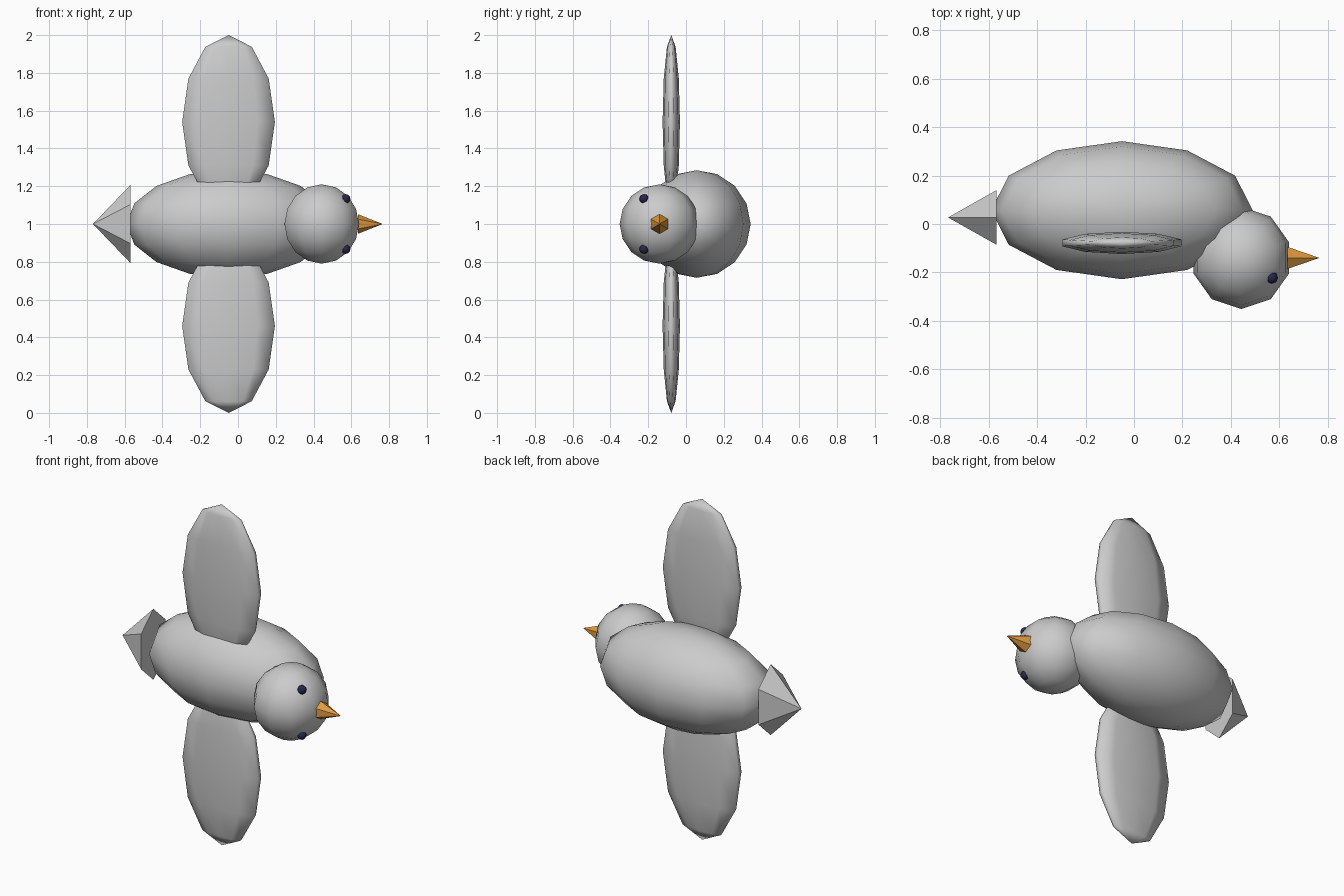
import bpy, bmesh, math
from mathutils import Matrix

if "Cube" in bpy.data.objects:
    bpy.data.objects.remove(bpy.data.objects["Cube"])


def make_material(name, colour):
    m = bpy.data.materials.new(name)
    m.diffuse_color = (*colour, 1)
    m.use_nodes = True
    m.node_tree.nodes["Principled BSDF"].inputs["Base Color"].default_value = m.diffuse_color
    return m


grey = make_material("light grey", (0.6, 0.6, 0.6))
orange = make_material("orange", (0.75, 0.33, 0.05))
navy = make_material("dark navy", (0.02, 0.02, 0.07))


def add_object(name, bm, material, smooth):
    bmesh.ops.recalc_face_normals(bm, faces=bm.faces)
    for f in bm.faces:
        f.smooth = smooth
    mesh = bpy.data.meshes.new(name)
    bm.to_mesh(mesh)
    bm.free()
    mesh.materials.append(material)
    obj = bpy.data.objects.new(name, mesh)
    bpy.context.collection.objects.link(obj)
    return obj


def ellipsoid(name, centre, radii, segments, rings, material):
    """Stretched low-poly sphere with its poles on z."""
    bm = bmesh.new()
    bmesh.ops.create_uvsphere(
        bm, u_segments=segments, v_segments=rings, radius=1,
        matrix=Matrix.Translation(centre) @ Matrix.Diagonal((*radii, 1)))
    return add_object(name, bm, material, True)


def hex_cone(name, base, tip_x, ry, rz, material):
    """Six-sided cone along x, with corners above and below its axis."""
    bm = bmesh.new()
    x, y, z = base
    ring = []
    for i in range(6):
        a = i * math.pi / 3
        ring.append(bm.verts.new((x, y + ry * math.sin(a), z + rz * math.cos(a))))
    tip = bm.verts.new((tip_x, y, z))
    bm.faces.new(ring)
    for i in range(6):
        bm.faces.new((ring[i], ring[(i + 1) % 6], tip))
    return add_object(name, bm, material, False)


# Body and head
ellipsoid("body", (-0.05, 0.057, 1), (0.54, 0.285, 0.285), 12, 8, grey)
ellipsoid("head", (0.443, -0.14, 1), (0.207, 0.211, 0.21), 10, 8, grey)

# Beak and tail
hex_cone("beak", (0.635, -0.14, 1), 0.766, 0.052, 0.052, orange)
hex_cone("tail", (-0.568, 0.027, 1), -0.768, 0.13, 0.208, grey)

# Paired wings and eyes
for side, s in (("upper", 1), ("lower", -1)):
    ellipsoid(side + "_wing", (-0.05, -0.078, 1 + s * 0.54),
              (0.258, 0.046, 0.46), 10, 6, grey)
    ellipsoid(side + "_eye", (0.57, -0.222, 1 + s * 0.133),
              (0.025, 0.025, 0.025), 8, 6, navy)
